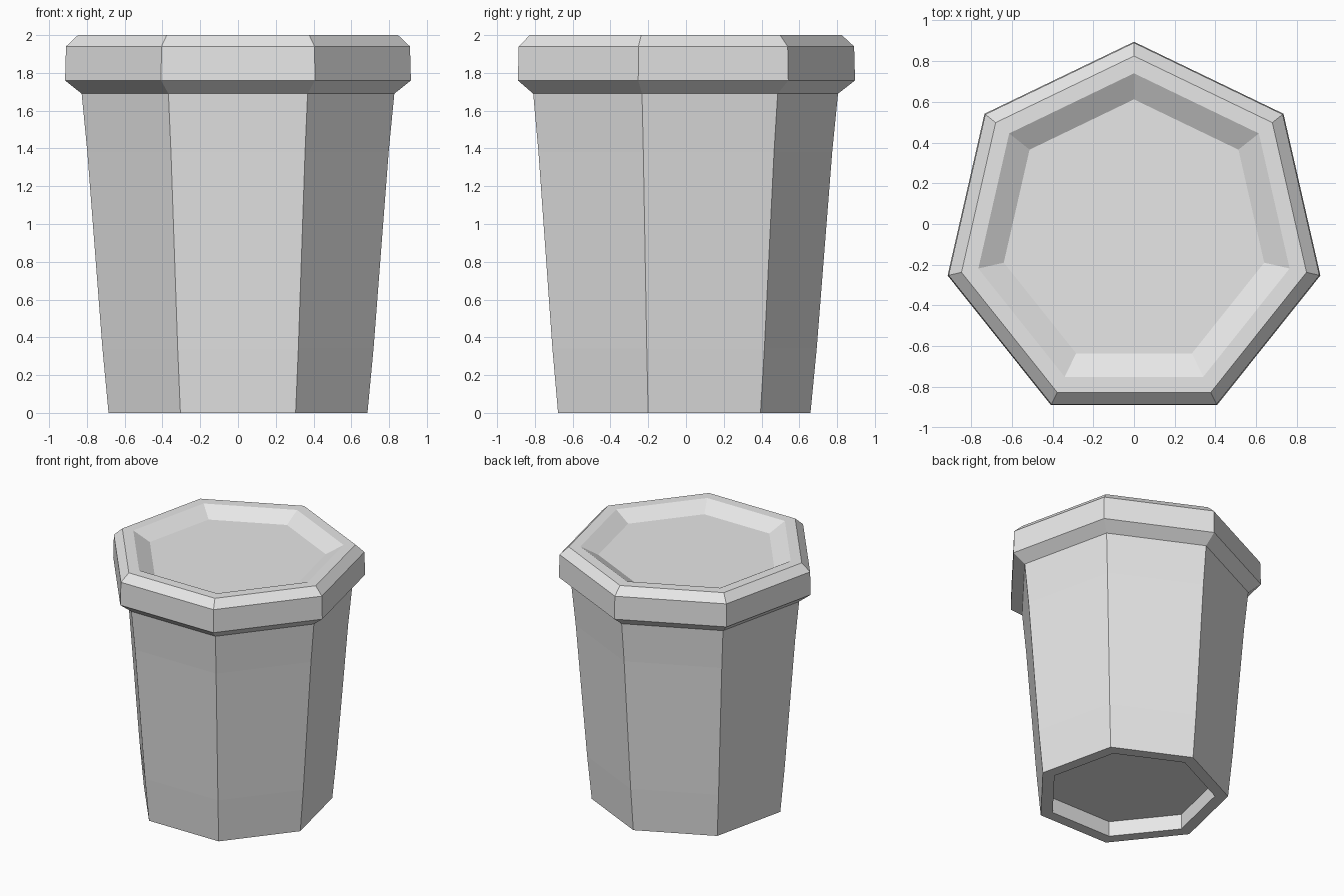
import bpy
import bmesh
from math import sin, cos, tau

SIDES = 7
CENTRE_Y = -0.044  # seven-sided outline has a corner at the back and a flat front

if "Cube" in bpy.data.objects:
    bpy.data.objects.remove(bpy.data.objects["Cube"], do_unlink=True)

# Single plain finish
grey = bpy.data.materials.new("light_grey")
grey.use_nodes = True
colour = (0.8, 0.8, 0.8, 1.0)
grey.diffuse_color = colour
grey.node_tree.nodes["Principled BSDF"].inputs["Base Color"].default_value = colour


def turned_part(name, profile, cap_first=False, cap_last=False):
    """Sweep a (corner radius, height) profile around the seven-sided outline."""
    bm = bmesh.new()
    rings = []
    for radius, z in profile:
        angles = [tau * i / SIDES for i in range(SIDES)]
        rings.append([bm.verts.new((-radius * sin(a), CENTRE_Y + radius * cos(a), z))
                      for a in angles])
    for low, high in zip(rings, rings[1:]):
        for i in range(SIDES):
            j = (i + 1) % SIDES
            bm.faces.new((low[i], low[j], high[j], high[i]))
    if cap_first:
        bm.faces.new(reversed(rings[0]))
    if cap_last:
        bm.faces.new(rings[-1])
    mesh = bpy.data.meshes.new(name)
    bm.to_mesh(mesh)
    bm.free()
    mesh.materials.append(grey)
    obj = bpy.data.objects.new(name, mesh)
    bpy.context.collection.objects.link(obj)
    return obj


# Flared body with a recessed underside
turned_part("cup_body", [
    (0.609, 0.12), (0.609, 0), (0.703, 0),
    (0.736, 0.34), (0.818, 1.38), (0.849, 1.69),
], cap_first=True)

# Overhanging lid with bevelled edges and a dished top
turned_part("lid", [
    (0.849, 1.69), (0.939, 1.76), (0.934, 1.94),
    (0.869, 2), (0.784, 2), (0.656, 1.93),
], cap_last=True)
